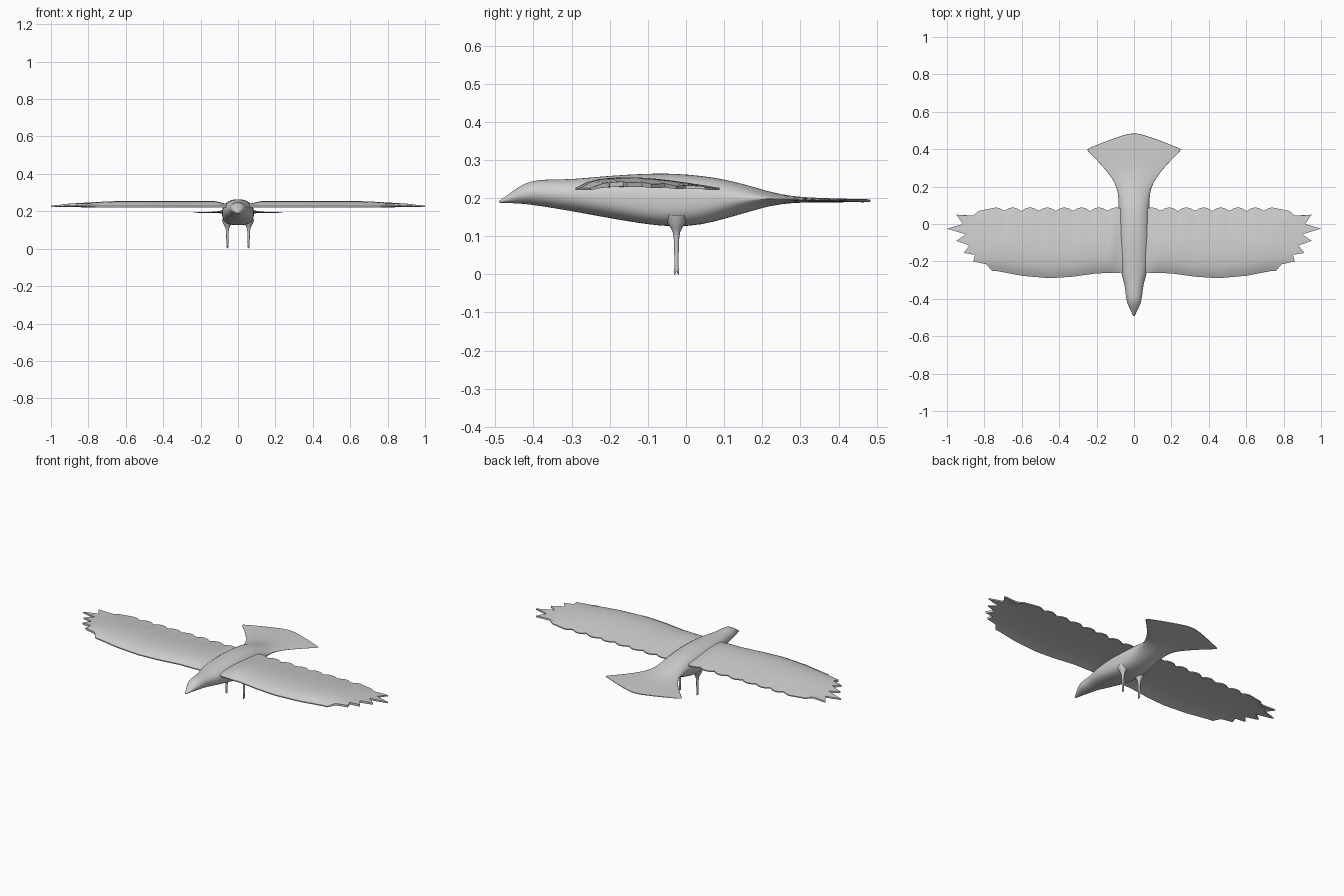
import bpy, bmesh, math

cube = bpy.data.objects.get("Cube")
if cube:
    bpy.data.objects.remove(cube, do_unlink=True)

grey = bpy.data.materials.new("plain grey")
grey.use_nodes = True
grey.diffuse_color = (0.62, 0.62, 0.62, 1)
grey.node_tree.nodes["Principled BSDF"].inputs["Base Color"].default_value = (0.62, 0.62, 0.62, 1)


def loft(name, rings, mirror=False, subdivide=0, angle=50):
    """Skin equal-sized rings and close both ends with strips."""
    bm = bmesh.new()
    rows = [[bm.verts.new(p) for p in ring] for ring in rings]
    n = len(rows[0])
    for a, b in zip(rows, rows[1:]):
        for i in range(n):
            j = (i + 1) % n
            bm.faces.new((a[i], a[j], b[j], b[i]))
    for row in (rows[0], rows[-1]):
        for i in range(n // 2 - 1):
            bm.faces.new((row[i], row[i + 1], row[n - 2 - i], row[n - 1 - i]))
    bmesh.ops.recalc_face_normals(bm, faces=bm.faces)
    mesh = bpy.data.meshes.new(name)
    bm.to_mesh(mesh)
    bm.free()
    obj = bpy.data.objects.new(name, mesh)
    bpy.context.collection.objects.link(obj)
    mesh.materials.append(grey)
    bpy.ops.object.select_all(action='DESELECT')
    obj.select_set(True)
    bpy.context.view_layer.objects.active = obj
    bpy.ops.object.shade_smooth_by_angle(angle=math.radians(angle))
    if mirror:
        obj.modifiers.new("Mirror", 'MIRROR').use_axis = (True, False, False)
    if subdivide:
        mod = obj.modifiers.new("Subdivision", 'SUBSURF')
        mod.levels = mod.render_levels = subdivide
    return obj


def lerp_points(points, x):
    for (x0, y0), (x1, y1) in zip(points, points[1:]):
        if x <= x1:
            return y0 + (y1 - y0) * (x - x0) / (x1 - x0)
    return points[-1][1]


# Body and fan tail: y, half width, bottom, top, squareness, rear bulge
SECTIONS = [
    (-.492, .004, .187, .192, 2, 0), (-.47, .014, .187, .206, 2, 0),
    (-.44, .029, .186, .229, 2, 0), (-.41, .041, .183, .245, 2, 0),
    (-.37, .045, .177, .249, 2, 0), (-.32, .051, .169, .249, 2, 0),
    (-.27, .068, .16, .252, 2.2, 0), (-.2, .08, .147, .259, 2.5, 0),
    (-.1, .086, .13, .265, 3, 0), (-.03, .086, .124, .265, 3, 0),
    (.04, .085, .129, .259, 2.7, 0), (.1, .081, .145, .25, 2.2, 0),
    (.17, .086, .165, .232, 1.7, 0), (.22, .103, .18, .216, 1.4, 0),
    (.27, .137, .188, .204, 1.4, .01), (.32, .18, .189, .2, 1.6, .03),
    (.37, .23, .189, .198, 1.8, .065), (.392, .253, .189, .197, 1.8, .085),
    (.402, .25, .189, .197, 1.8, .088),
]
N = 28


def body_ring(y, half, low, high, square, bulge):
    ring = []
    mid, tall = (low + high) / 2, (high - low) / 2
    for i in range(N):
        a = (i + .5) * math.tau / N
        c, s = math.cos(a), math.sin(a)
        e = 2 / (min(square, 2.2) if s > 0 else square)
        u = math.copysign(abs(c) ** e, c)
        v = math.copysign(abs(s) ** e, s)
        ring.append((half * u, y + bulge * (1 - abs(u) ** 1.2), mid + tall * v))
    return ring


loft("body_and_tail", [body_ring(*s) for s in SECTIONS], subdivide=1)

# Wings: cambered sheet with a scalloped rear edge and feathered tip
LEADING = [(.05, -.26), (.2, -.264), (.33, -.282), (.45, -.29), (.6, -.277), (.74, -.25)]
FEATHERS = [(.76, -.25), (.79, -.215), (.86, -.2), (.85, -.165), (.91, -.155),
            (.88, -.115), (.95, -.09), (.9, -.055), (1, -.025), (.915, 0),
            (.95, .05), (.86, .045), (.83, .07)]
ROWS = len(FEATHERS)
COLUMNS = 56


def wing_ring(points):
    top, bottom = [], []
    for i, (x, y) in enumerate(points):
        camber = math.sin(math.pi * (i / (ROWS - 1)) ** .65)
        fade = 1 - .75 * max(0, (x - .65) / .35) ** 1.3
        fade *= min(1, .55 + max(0, x - .07) * 9)
        z = .227 + .027 * camber * fade
        top.append((x, y, z))
        bottom.append((x, y, z - .006 - .012 * camber * fade))
    return top + bottom[::-1]


def wing_column(x):
    front = lerp_points(LEADING, x)
    back = .066 + .022 * abs(math.sin(math.pi * (x - .05) / .092)) ** .7
    return [(x, front + (back - front) * i / (ROWS - 1)) for i in range(ROWS)]


columns = [wing_column(.05 + .69 * k / COLUMNS) for k in range(COLUMNS + 1)]
base = columns[-1]
for f in (.33, .67, 1):
    columns.append([(a + (c - a) * f, b + (d - b) * f)
                    for (a, b), (c, d) in zip(base, FEATHERS)])
loft("wings", [wing_ring(c) for c in columns], mirror=True)


# Legs and toes
def round_ring(x, y, z, r, n=12):
    return [(x + r * math.cos((i + .5) * math.tau / n),
             y + r * math.sin((i + .5) * math.tau / n), z) for i in range(n)]


LEG = [(.155, .03), (.135, .024), (.122, .016), (.11, .01), (.09, .007),
       (.05, .006), (.02, .005), (.012, .006), (.006, .005)]
loft("legs", [round_ring(.057, -.025, z, r) for z, r in LEG], mirror=True)
for label, side in (("front", -1), ("rear", 1)):
    loft(label + "_toes", [round_ring(.057, -.025 + side * .002, .016, .004, 8),
                           round_ring(.057, -.025 + side * .004, .007, .0035, 8),
                           round_ring(.057, -.025 + side * .005, 0, .0015, 8)], mirror=True)
